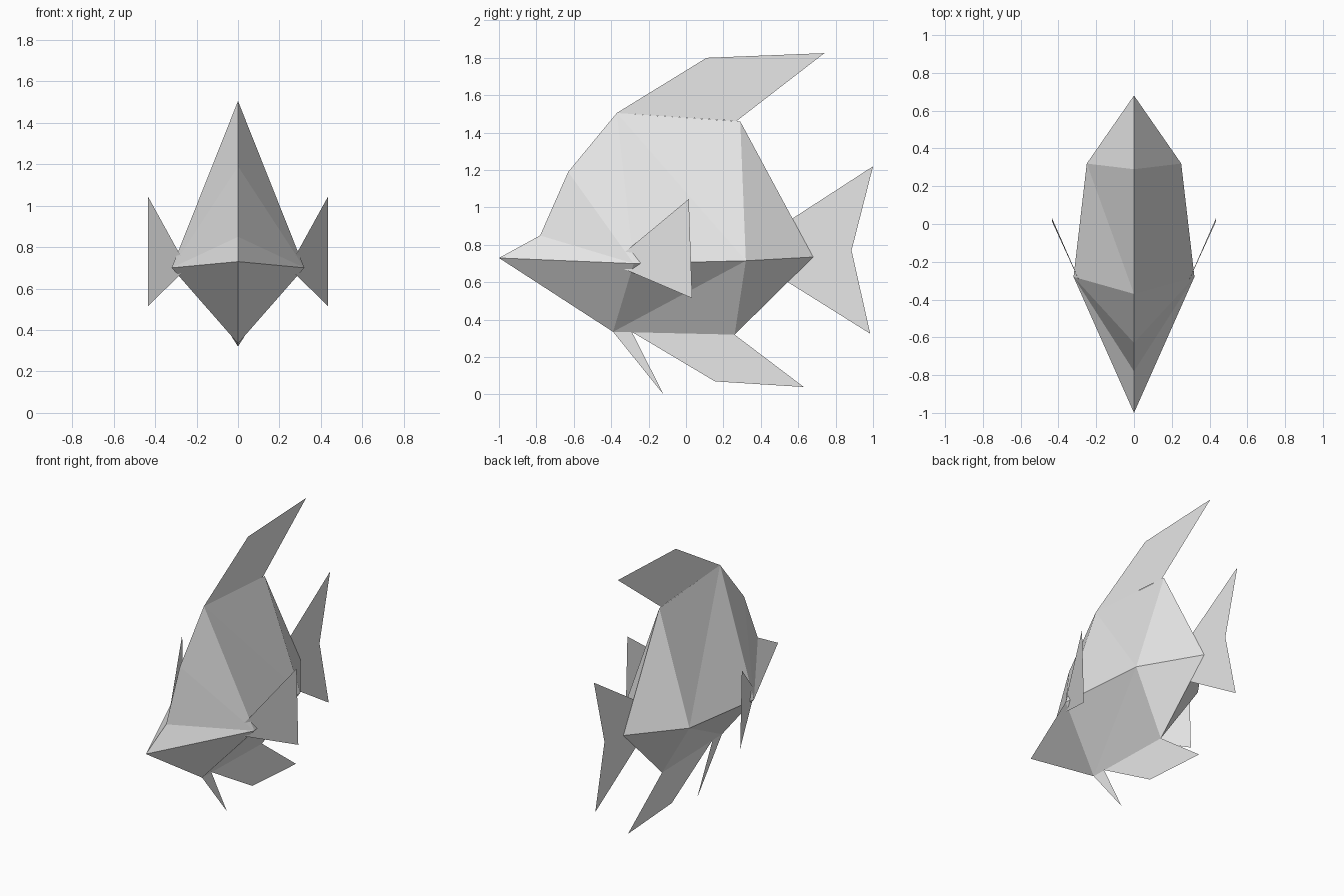
import bpy
import bmesh

# Remove the default cube only
cube = bpy.data.objects.get("Cube")
if cube:
    bpy.data.objects.remove(cube, do_unlink=True)

grey = bpy.data.materials.new("pale_grey")
grey.use_nodes = True
GREY = (0.8, 0.8, 0.8, 1)
grey.diffuse_color = GREY
grey.node_tree.nodes["Principled BSDF"].inputs["Base Color"].default_value = GREY


def make_object(name, bm, mirror=False):
    mesh = bpy.data.meshes.new(name)
    bm.to_mesh(mesh)
    bm.free()
    mesh.materials.append(grey)
    obj = bpy.data.objects.new(name, mesh)
    bpy.context.collection.objects.link(obj)
    if mirror:
        mod = obj.modifiers.new("mirror", 'MIRROR')
        mod.use_axis[0] = True
        mod.merge_threshold = 0.001
    return obj


def sheet(name, points, mirror=False):
    """Thin flat fin from its outline."""
    bm = bmesh.new()
    face = bm.faces.new([bm.verts.new(p) for p in points])
    bmesh.ops.triangulate(bm, faces=[face])
    return make_object(name, bm, mirror)


def mid_fin(name, outline):
    """Fin lying on the centre plane, outline as (y, z)."""
    return sheet(name, [(0, y, z) for y, z in outline])


# Body: one faceted half, mirrored
nose, brow, crown = (0, -1, 0.73), (0, -0.78, 0.85), (0, -0.63, 1.19)
back_front, back_rear = (0, -0.37, 1.505), (0, 0.29, 1.46)
tail_root = (0, 0.68, 0.735)
belly_front, belly_rear = (0, -0.39, 0.335), (0, 0.26, 0.32)
cheek, flank = (0.32, -0.28, 0.70), (0.25, 0.32, 0.715)

bm = bmesh.new()
verts = {}


def vert(p):
    if p not in verts:
        verts[p] = bm.verts.new(p)
    return verts[p]


# Fans of facets around the two widest points
for hub, rim in (
    (cheek, (flank, back_front, crown, brow, nose, belly_front, flank)),
    (flank, (belly_front, belly_rear, tail_root, back_rear, back_front)),
):
    for a, b in zip(rim, rim[1:]):
        bm.faces.new((vert(hub), vert(a), vert(b)))
# Reverse any facet that does not look outwards
bm.normal_update()
for f in bm.faces:
    if f.normal.x < 0:
        f.normal_flip()
make_object("body", bm, mirror=True)

# Fins on the centre plane
mid_fin("dorsal_fin", [(-0.37, 1.505), (0.27, 1.462), (0.40, 1.645),
                       (0.74, 1.825), (0.11, 1.80)])
mid_fin("tail_fin", [(0.29, 0.76), (0.985, 0.325), (0.885, 0.77), (1, 1.22)])
mid_fin("anal_fin", [(-0.29, 0.335), (0.155, 0.07), (0.63, 0.04), (0.26, 0.32)])
mid_fin("pelvic_fin", [(-0.39, 0.335), (-0.12, 0), (-0.29, 0.335)])

# Paired side fins, flaring out behind the cheeks
sheet("side_fins", [(0.245, -0.40, 0.70), (0.435, 0.033, 0.515),
                    (0.435, 0.015, 1.045)], mirror=True)
